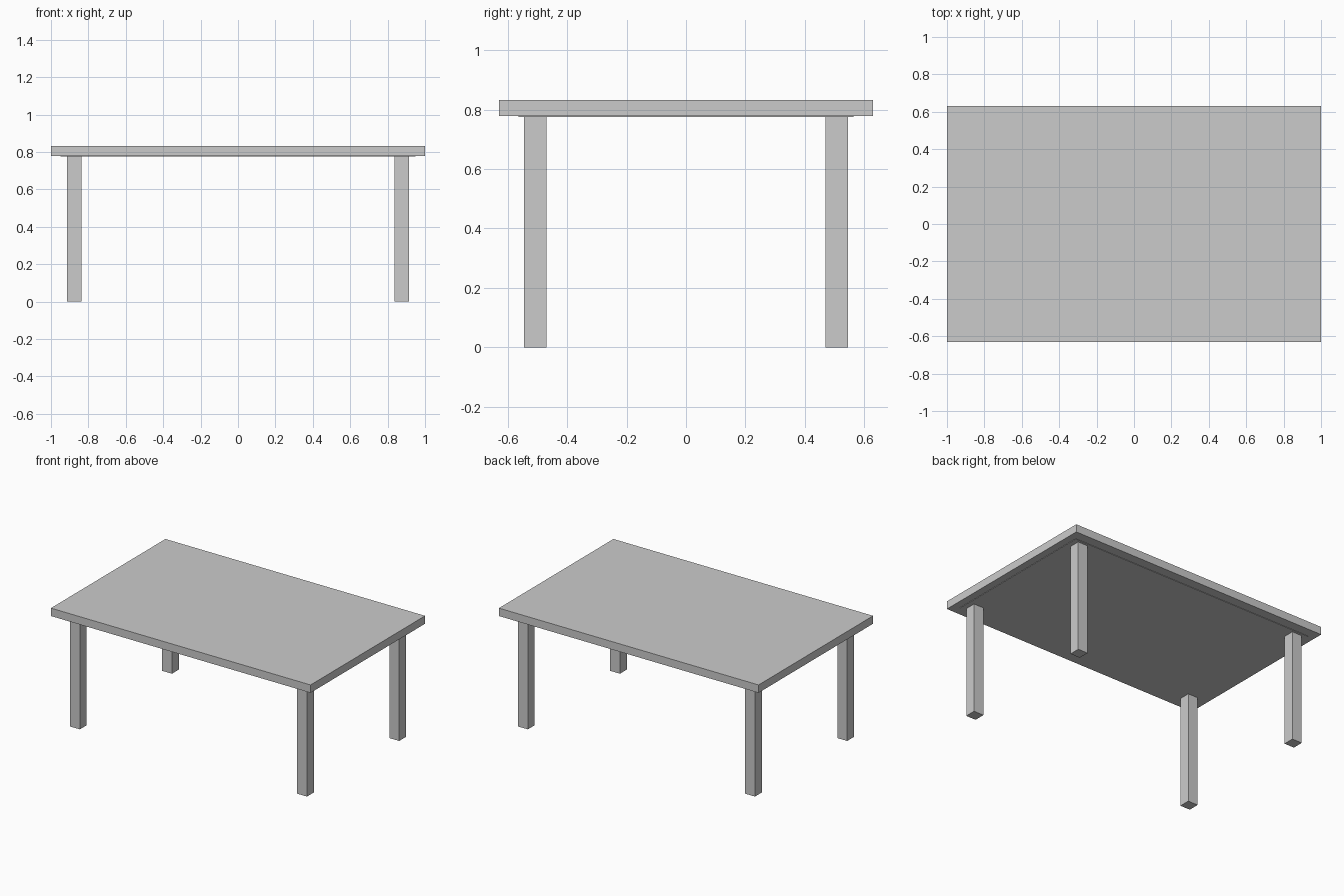
import bpy

if "Cube" in bpy.data.objects:
    bpy.data.objects.remove(bpy.data.objects["Cube"])


def box(name, lo, hi):
    """Axis-aligned box between two corners."""
    bpy.ops.mesh.primitive_cube_add(size=1, location=[(a + b) / 2 for a, b in zip(lo, hi)])
    ob = bpy.context.object
    ob.name = name
    ob.scale = [b - a for a, b in zip(lo, hi)]
    bpy.ops.object.transform_apply(location=False, rotation=False, scale=True)
    return ob


# Table top with a very thin panel on its underside
box("table_top", (-1, -0.63, 0.778), (1, 0.63, 0.833))
box("underside_panel", (-0.948, -0.563, 0.775), (0.948, 0.563, 0.778))

# Four square legs, inset from the corners
leg_x, leg_y, half = 0.875, 0.507, 0.038
for side, sx in (("left", -1), ("right", 1)):
    for end, sy in (("front", -1), ("back", 1)):
        x, y = sx * leg_x, sy * leg_y
        box(f"{end}_{side}_leg", (x - half, y - half, 0), (x + half, y + half, 0.775))
